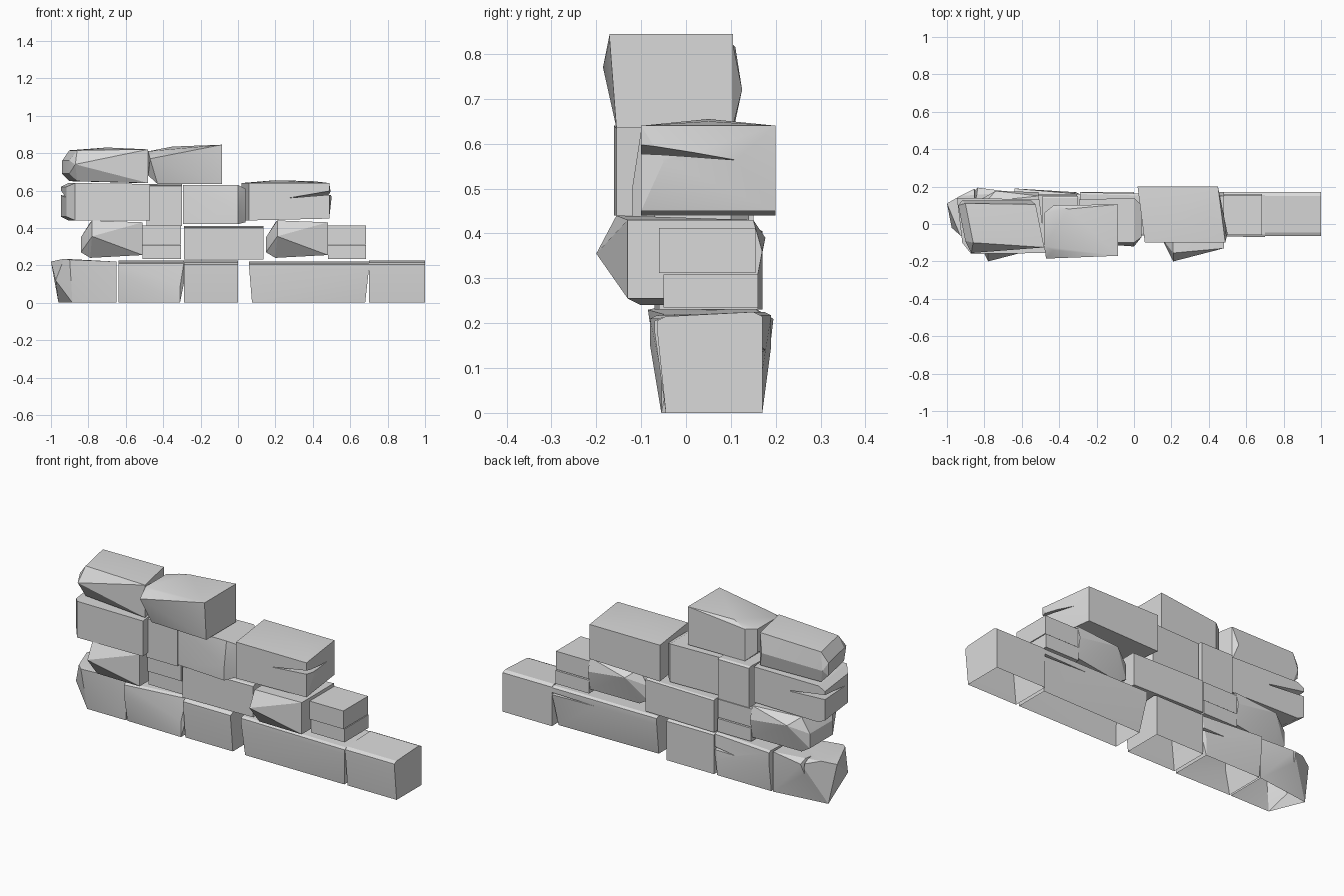
import bpy
import bmesh
import math
from mathutils import Vector

default_cube = bpy.data.objects.get("Cube")
if default_cube:
    bpy.data.objects.remove(default_cube, do_unlink=True)

# One grey stone colour
stone_grey = bpy.data.materials.new("stone_grey")
stone_grey.use_nodes = True
grey = (0.7, 0.7, 0.7, 1)
stone_grey.diffuse_color = grey
stone_grey.node_tree.nodes["Principled BSDF"].inputs["Base Color"].default_value = grey


def hull_object(name, points):
    """Wrap a convex faceted solid round the points."""
    bm = bmesh.new()
    for point in points:
        bm.verts.new(point)
    result = bmesh.ops.convex_hull(bm, input=bm.verts)
    loose = {item for item in result["geom_interior"] + result["geom_unused"]
             if isinstance(item, bmesh.types.BMVert)}
    bmesh.ops.delete(bm, geom=list(loose), context="VERTS")
    bmesh.ops.dissolve_limit(bm, angle_limit=math.radians(2),
                             verts=bm.verts, edges=bm.edges)
    bmesh.ops.recalc_face_normals(bm, faces=bm.faces)
    mesh = bpy.data.meshes.new(name)
    bm.to_mesh(mesh)
    bm.free()
    mesh.materials.append(stone_grey)
    obj = bpy.data.objects.new(name, mesh)
    bpy.context.collection.objects.link(obj)
    return obj


def stone(name, *sections, peaks=(), skew=0, chamfer=0, shift=0, crack=None):
    """Sections are (x, front, back, bottom, top); peaks are extra corners."""
    points = [Vector(peak) for peak in peaks]
    for x, front, back, bottom, top in sections:
        points += [Vector((x + skew * y, y, z)) for y, z in (
            (front, bottom), (back, bottom), (back, top - chamfer / 2),
            (back - chamfer, top), (front + chamfer, top - chamfer / 2),
            (front, top - chamfer))]
    offset = Vector((shift, 0, 0))
    obj = hull_object(name, [point + offset for point in points])
    if crack:
        split(obj, crack)
    open_base(obj)
    bpy.ops.object.select_all(action="DESELECT")
    obj.select_set(True)
    bpy.context.view_layer.objects.active = obj
    bpy.ops.object.shade_smooth_by_angle(angle=math.radians(20))


def split(obj, corners):
    """Cut a thin wedge shaped crack into a stone."""
    cutter = hull_object("crack_cutter", corners)
    cutter.hide_render = True
    cut = obj.modifiers.new("crack", "BOOLEAN")
    cut.operation = "DIFFERENCE"
    cut.solver = "EXACT"
    cut.object = cutter
    bpy.context.view_layer.update()
    graph = bpy.context.evaluated_depsgraph_get()
    mesh = bpy.data.meshes.new_from_object(obj.evaluated_get(graph))
    obj.modifiers.clear()
    obj.data = mesh
    bpy.data.objects.remove(cutter, do_unlink=True)


def open_base(obj):
    """Stones standing on the ground have no underside."""
    bm = bmesh.new()
    bm.from_mesh(obj.data)
    ground = [face for face in bm.faces if all(v.co.z < .001 for v in face.verts)]
    bmesh.ops.delete(bm, geom=ground, context="FACES")
    bm.to_mesh(obj.data)
    bm.free()


# Bottom course
stone("bottom_end_stone", (-.65, -.05, .17, 0, .22), (-.93, -.06, .15, .2, .235),
      peaks=[(-1, .11, .22), (-.975, -.02, .12), (-.885, -.05, 0), (-.96, .13, 0),
             (-.84, .195, .21), (-.9, -.085, .23)],
      crack=[(-.86, .22, .26), (-.82, .22, .26), (-.85, .09, .26), (-.85, .21, .12)])
stone("bottom_second_stone", (-.64, -.08, .19, .15, .225), (-.64, -.05, .17, 0, .2),
      (-.31, -.055, .17, 0, .1), (-.29, -.035, .16, .1, .225), chamfer=.015,
      crack=[(-.27, .2, .16), (-.27, .2, .13), (-.27, .1, .14), (-.45, .19, .14)])
stone("bottom_middle_stone", (-.29, -.045, .17, 0, .15), (-.29, -.065, .17, .19, .225),
      (0, -.045, .17, 0, .15), (0, -.065, .17, .19, .225), chamfer=.02)
stone("bottom_long_stone", (.06, -.06, .17, .18, .22), (.075, -.045, .13, 0, .1),
      (.68, -.045, .14, 0, .1), (.7, -.07, .17, .18, .22), chamfer=.015,
      crack=[(.72, .2, .19), (.72, .2, .17), (.72, .1, .18), (.4, .18, .18)])
stone("bottom_right_stone", (.7, -.045, .17, 0, .15), (.7, -.065, .17, .19, .225),
      (1, -.045, .17, 0, .15), (1, -.065, .17, .19, .225), chamfer=.02)

# Second course: two pointed stones, each beside a pair of thin slabs
for side, shift in (("right", -.99), ("left", 0)):
    stone(side + "_pointed_stone", (.48, -.13, .15, .255, .43), (.2, -.1, .12, .24, .43),
          (.15, -.08, .12, .27, .35),
          peaks=[(.21, -.2, .355), (.21, -.155, .44), (.25, .177, .39), (.48, .17, .36)],
          shift=shift)
    stone(side + "_lower_slab", (.48, -.05, .16, .235, .308), (.685, -.05, .16, .235, .308),
          shift=shift)
    stone(side + "_upper_slab", (.48, -.06, .155, .312, .412), (.685, -.06, .155, .312, .412),
          shift=shift)
stone("second_middle_stone", (-.29, -.07, .17, .23, .41), (.135, -.06, .16, .23, .41),
      chamfer=.01)

# Third course
stone("third_end_stone", (-.49, -.155, .13, .44, .635), (-.89, -.16, .14, .44, .64),
      (-.93, -.1, .14, .46, .62), skew=-.12,
      crack=[(-1, .18, .615), (-1, .18, .58), (-1, -.15, .565), (-.7, .13, .56)])
stone("third_upright_stone", (-.49, -.1, .15, .41, .635), (-.3, -.1, .15, .41, .635),
      chamfer=.012)
stone("third_middle_stone", (-.295, -.1, .13, .42, .63), (0, -.12, .14, .42, .5),
      (0, -.1, .14, .44, .63), (.04, -.07, .1, .43, .61))
stone("third_left_stone", (.045, -.1, .2, .44, .64), (.475, -.1, .2, .45, .64),
      peaks=[(.2, .05, .655), (.4, .05, .65), (.5, -.05, .56)], skew=-.13,
      crack=[(.55, -.15, .615), (.55, -.15, .585), (.55, .2, .565), (.27, -.1, .56)])

# Top course
stone("top_end_stone", (-.505, -.125, .105, .64, .82), (-.88, -.1, .11, .65, .815),
      (-.92, -.09, .1, .69, .76), skew=-.2,
      peaks=[(-.87, -.155, .74), (-.7, .0, .83), (-.92, .125, .72), (-.55, .125, .72)])
stone("top_middle_stone", (-.085, -.155, .105, .635, .7), (-.085, -.17, .105, .83, .845),
      (-.43, -.14, .1, .635, .81), (-.48, -.12, .06, .68, .81),
      peaks=[(-.47, -.185, .77), (-.35, .08, .835)])
